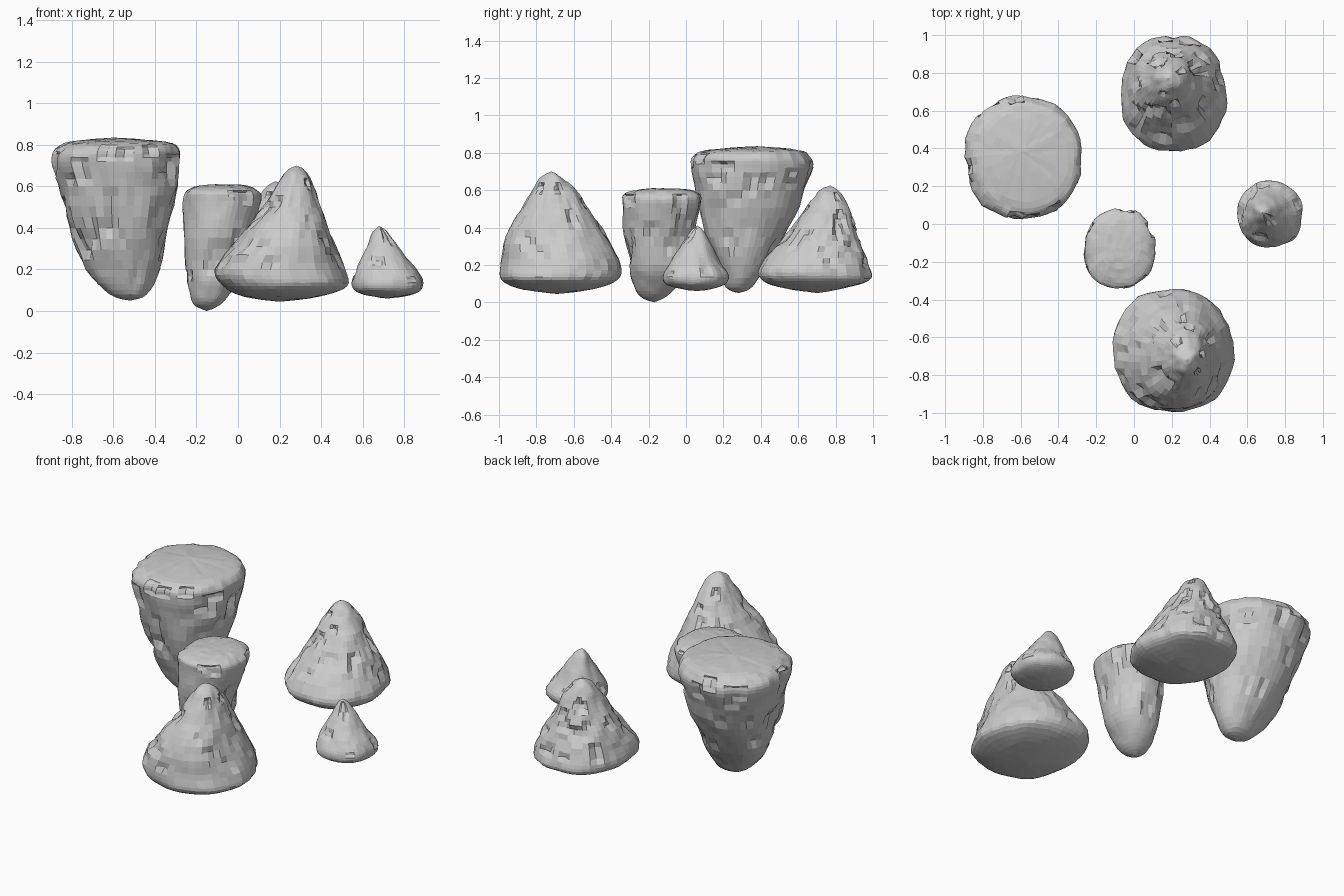
import bpy, bmesh, math
from mathutils import Vector, noise

SIDES, STEPS = 44, 4

cube = bpy.data.objects.get("Cube")
if cube:
    bpy.data.objects.remove(cube)

stone = bpy.data.materials.new("stone_grey")
stone.use_nodes = True
GREY = (0.6, 0.6, 0.6, 1)
stone.diffuse_color = GREY
stone.node_tree.nodes["Principled BSDF"].inputs["Base Color"].default_value = GREY


def spline(a, b, c, d, t):
    """Smooth blend from level b to level c."""
    return [q + t * ((r - p) / 2 + t * ((2 * p - 5 * q + 4 * r - s) / 2
            + t * (3 * q - p - 3 * r + s) / 2)) for p, q, r, s in zip(a, b, c, d)]


def smooth_levels(levels):
    padded = [levels[0]] + levels + [levels[-1]]
    rows = []
    for i in range(len(levels) - 1):
        rows += [spline(*padded[i:i + 4], k / STEPS) for k in range(STEPS)]
    return rows + [levels[-1]]


def weather(p, centre, size, crack):
    """Broad lumps plus upright cracks and chips on the sides."""
    out = Vector((p.x - centre.x, p.y - centre.y, 0))
    if out.length < 0.02:
        return p
    out.normalize()
    lump = noise.noise(p * 7) * 0.014
    grain = noise.noise(Vector((p.x * 24, p.y * 24, p.z * 11))) * 0.009
    chip = noise.noise(Vector((p.x * 14 + 5, p.y * 14, p.z * 7)))
    cut = 0.022 if chip > 0.3 and crack else 0
    return p + out * (lump + grain - cut) * size + Vector((0, 0, grain * 0.4))


def rock(name, size, levels):
    """Loft oval rings; each level is z, left, right, front, back."""
    bm = bmesh.new()
    rings = []
    low, high = levels[0][0], levels[-1][0]
    for z, x0, x1, y0, y1 in smooth_levels(levels):
        centre = Vector(((x0 + x1) / 2, (y0 + y1) / 2, z))
        crack = 0.25 < (z - low) / (high - low) < 0.95
        ring = []
        for i in range(SIDES):
            a = math.tau * i / SIDES
            c, s = math.cos(a), math.sin(a)
            r = (abs(c) ** 2.2 + abs(s) ** 2.2) ** (-1 / 2.2)
            p = centre + Vector((c * r * (x1 - x0) / 2, s * r * (y1 - y0) / 2, 0))
            ring.append(bm.verts.new(weather(p, centre, size, crack)))
        rings.append(ring)
    for lower, upper in zip(rings, rings[1:]):
        for i in range(SIDES):
            j = (i + 1) % SIDES
            bm.faces.new((lower[i], lower[j], upper[j], upper[i]))
    bmesh.ops.remove_doubles(bm, verts=bm.verts, dist=0.0005)
    bmesh.ops.recalc_face_normals(bm, faces=bm.faces)
    mesh = bpy.data.meshes.new(name)
    bm.to_mesh(mesh)
    bm.free()
    mesh.materials.append(stone)
    obj = bpy.data.objects.new(name, mesh)
    bpy.context.collection.objects.link(obj)


# Flat-topped boulders that taper downward
rock("tall_boulder", 1, [
    (0.05, -0.52, -0.52, 0.28, 0.28), (0.08, -0.62, -0.44, 0.21, 0.35),
    (0.2, -0.73, -0.38, 0.16, 0.43), (0.4, -0.81, -0.34, 0.09, 0.55),
    (0.6, -0.86, -0.29, 0.05, 0.63), (0.72, -0.9, -0.28, 0.03, 0.68),
    (0.78, -0.88, -0.29, 0.04, 0.66), (0.815, -0.8, -0.35, 0.12, 0.6),
    (0.835, -0.6, -0.6, 0.38, 0.38)])
rock("short_boulder", 0.7, [
    (0, -0.15, -0.15, -0.17, -0.17), (0.03, -0.21, -0.09, -0.24, -0.11),
    (0.1, -0.235, -0.02, -0.28, -0.04), (0.2, -0.25, 0.03, -0.31, 0.01),
    (0.4, -0.26, 0.07, -0.335, 0.05), (0.53, -0.265, 0.115, -0.34, 0.08),
    (0.58, -0.25, 0.1, -0.33, 0.07), (0.605, -0.18, 0.04, -0.24, 0),
    (0.61, -0.08, -0.08, -0.13, -0.13)])

# Cone-shaped boulders with rounded bases
rock("front_cone_boulder", 1, [
    (0.045, 0.2, 0.2, -0.69, -0.69), (0.07, 0.03, 0.4, -0.88, -0.5),
    (0.12, -0.07, 0.52, -0.98, -0.37), (0.2, -0.11, 0.51, -0.99, -0.35),
    (0.35, 0, 0.455, -0.965, -0.42), (0.5, 0.12, 0.4, -0.88, -0.52),
    (0.6, 0.18, 0.365, -0.82, -0.59), (0.67, 0.23, 0.33, -0.77, -0.66),
    (0.7, 0.28, 0.28, -0.72, -0.72)])
rock("back_cone_boulder", 1, [
    (0.05, 0.2, 0.2, 0.7, 0.7), (0.075, 0.06, 0.36, 0.53, 0.84),
    (0.115, -0.04, 0.47, 0.41, 0.98), (0.18, -0.07, 0.485, 0.38, 0.99),
    (0.3, -0.02, 0.42, 0.48, 0.945), (0.42, 0.04, 0.35, 0.58, 0.9),
    (0.52, 0.09, 0.29, 0.65, 0.86), (0.59, 0.13, 0.24, 0.71, 0.82),
    (0.625, 0.18, 0.18, 0.77, 0.77)])
rock("small_cone_boulder", 0.6, [
    (0.06, 0.72, 0.72, 0.06, 0.06), (0.075, 0.62, 0.82, -0.04, 0.15),
    (0.1, 0.56, 0.88, -0.11, 0.21), (0.15, 0.55, 0.89, -0.12, 0.225),
    (0.22, 0.58, 0.84, -0.085, 0.18), (0.31, 0.62, 0.77, -0.02, 0.135),
    (0.38, 0.65, 0.72, 0.03, 0.1), (0.41, 0.68, 0.68, 0.06, 0.06)])
